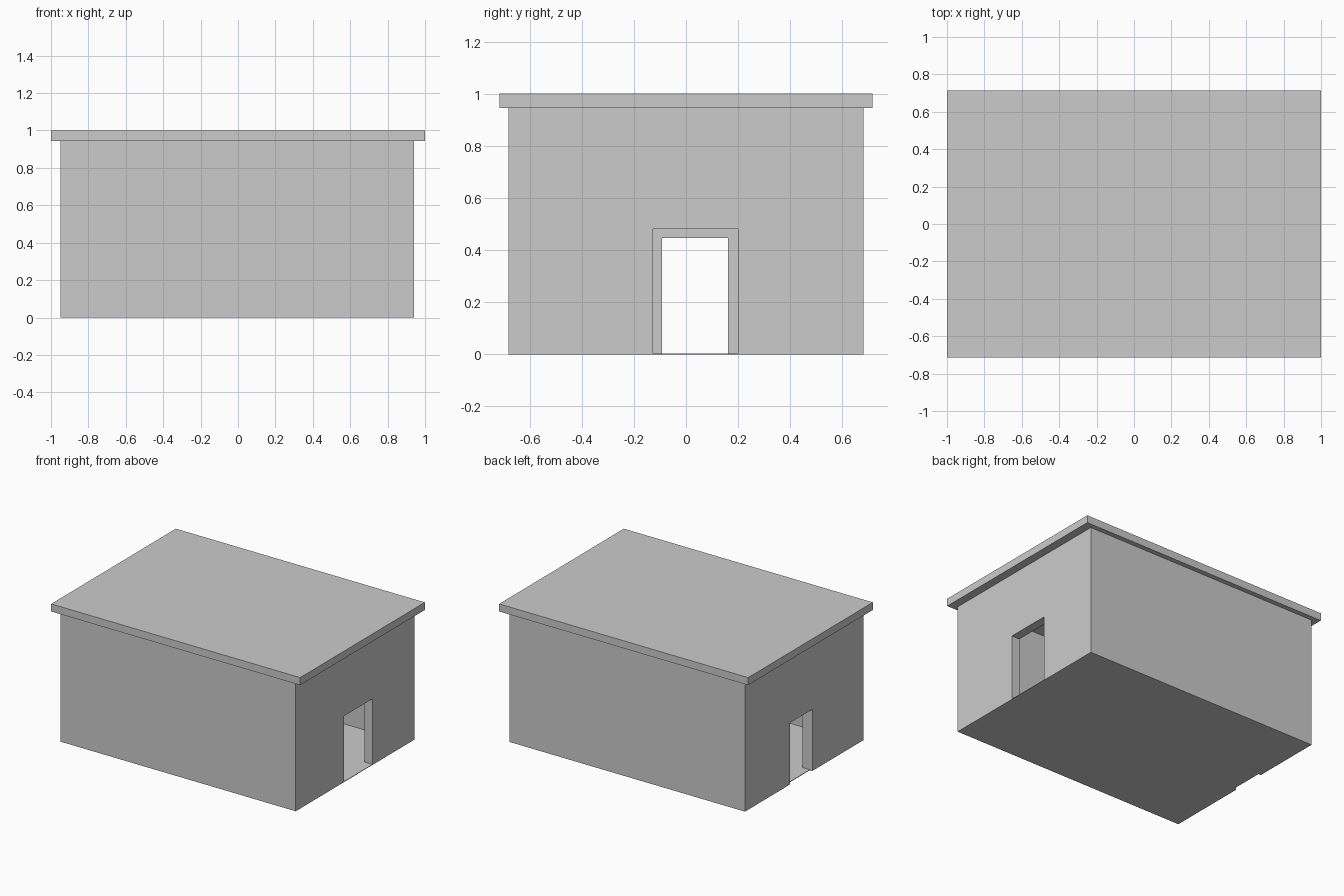
import bpy
import bmesh
from mathutils import Vector

if "Cube" in bpy.data.objects:
    bpy.data.objects.remove(bpy.data.objects["Cube"])


def box(name, lo, hi):
    """Axis-aligned box between two corners."""
    lo, hi = Vector(lo), Vector(hi)
    bm = bmesh.new()
    bmesh.ops.create_cube(bm, size=1)
    for v in bm.verts:
        v.co = (lo + hi) / 2 + v.co * (hi - lo)
    mesh = bpy.data.meshes.new(name)
    bm.to_mesh(mesh)
    bm.free()
    obj = bpy.data.objects.new(name, mesh)
    bpy.context.collection.objects.link(obj)
    return obj


def cut(target, name, lo, hi):
    """Subtract a hidden box from the target."""
    cutter = box(name, lo, hi)
    cutter.hide_render = True
    cutter.hide_set(True)
    mod = target.modifiers.new(name, 'BOOLEAN')
    mod.operation = 'DIFFERENCE'
    mod.solver = 'EXACT'
    mod.object = cutter


FLOOR = 0.004
EAVES = 0.945

# Hollow walls with a thin floor, open at the top under the roof
walls = box("walls", (-0.95, -0.68, 0), (0.94, 0.68, EAVES))
cut(walls, "room_cutter", (-0.87, -0.61, FLOOR), (0.875, 0.61, 1.1))

# Large doorway on the right, smaller one on the left
cut(walls, "right_door_cutter", (0.80, -0.127, FLOOR), (1.1, 0.20, 0.48))
cut(walls, "left_door_cutter", (-1.1, -0.092, FLOOR), (-0.80, 0.162, 0.447))

# Floor stops slightly short of the left wall face
cut(walls, "left_sill_cutter", (-1.1, -0.092, -0.1), (-0.93, 0.162, 0.1))

# Overhanging flat roof slab
box("roof", (-1, -0.715, EAVES), (1, 0.715, 1))
